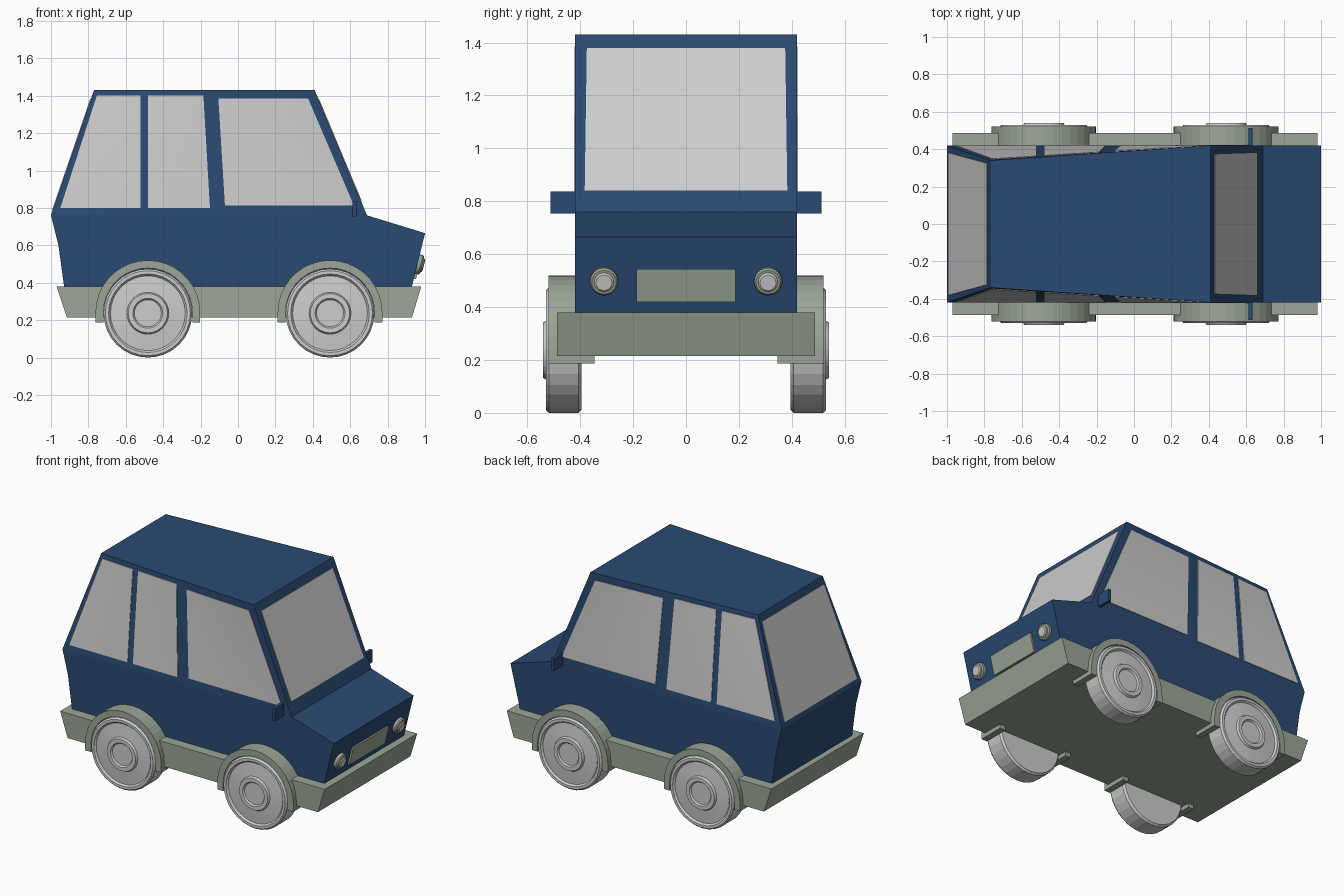
import bpy, bmesh, math
from mathutils import Matrix, Vector

cube = bpy.data.objects.get("Cube")
if cube:
    bpy.data.objects.remove(cube, do_unlink=True)


def material(name, rgb):
    m = bpy.data.materials.new(name)
    m.use_nodes = True
    m.diffuse_color = (*rgb, 1)
    bsdf = m.node_tree.nodes["Principled BSDF"]
    bsdf.inputs["Base Color"].default_value = (*rgb, 1)
    bsdf.inputs["Roughness"].default_value = 0.6
    return m


BLUE = material("body_blue", (0.023, 0.068, 0.168))
GREEN = material("trim_sage", (0.328, 0.381, 0.305))
GREY = material("light_grey", (0.61, 0.61, 0.61))


def finish(name, bm, mat, smooth=False):
    bmesh.ops.recalc_face_normals(bm, faces=bm.faces)
    mesh = bpy.data.meshes.new(name)
    bm.to_mesh(mesh)
    bm.free()
    mesh.materials.append(mat)
    ob = bpy.data.objects.new(name, mesh)
    bpy.context.collection.objects.link(ob)
    if smooth:
        bpy.ops.object.select_all(action="DESELECT")
        ob.select_set(True)
        bpy.context.view_layer.objects.active = ob
        bpy.ops.object.shade_smooth_by_angle(angle=math.radians(15))
    return ob


def prism(name, outline, y0, y1, mat):
    """Extrude an x-z outline from y0 to y1."""
    bm = bmesh.new()
    face = bm.faces.new([bm.verts.new((x, y0, z)) for x, z in outline])
    new = bmesh.ops.extrude_face_region(bm, geom=[face])["geom"]
    moved = [v for v in new if isinstance(v, bmesh.types.BMVert)]
    bmesh.ops.translate(bm, verts=moved, vec=(0, y1 - y0, 0))
    return finish(name, bm, mat)


def block(name, place, mat, n=1):
    """Closed six-sided block; place(s, t, k) maps its n by n sides."""
    bm = bmesh.new()
    v = {(i, j, k): bm.verts.new(place(i / n, j / n, k))
         for i in range(n + 1) for j in range(n + 1) for k in (0, 1)}

    def quad(*keys):
        bm.faces.new([v[key] for key in keys])
    for a in range(n):
        b = a + 1
        for c in range(n):
            d = c + 1
            for k in (0, 1):
                quad((a, c, k), (b, c, k), (b, d, k), (a, d, k))
        for e in (0, n):
            quad((a, e, 0), (b, e, 0), (b, e, 1), (a, e, 1))
            quad((e, a, 0), (e, b, 0), (e, b, 1), (e, a, 1))
    return finish(name, bm, mat, n > 1)


def lathe(name, profile, matrix, mat, sides=32):
    """Turn a radius-height profile, starting and ending on the axis, around local z."""
    bm = bmesh.new()
    verts = [bm.verts.new((r, 0, h)) for r, h in profile]
    edges = [bm.edges.new(pair) for pair in zip(verts, verts[1:])]
    bmesh.ops.spin(bm, geom=verts + edges, axis=(0, 0, 1), cent=(0, 0, 0),
                   angle=math.tau, steps=sides)
    bmesh.ops.remove_doubles(bm, verts=bm.verts, dist=0.0005)
    bm.transform(matrix)
    return finish(name, bm, mat)


def mix(a, b, t):
    return a + (b - a) * t


# Cabin: the sides twist inward toward the rear roof corners
BELT, ROOF, HALF = 0.76, 1.43, 0.42


def cabin_ends(t):
    return mix(-1.0, -0.77, t), mix(0.69, 0.41, t)


def side_y(x, z):
    t = (z - BELT) / (ROOF - BELT)
    rear, front = cabin_ends(t)
    return HALF - 0.08 * t * (1 - (x - rear) / (front - rear))


def cabin_point(s, t, k):
    x, z = mix(*cabin_ends(t), s), mix(BELT, ROOF, t)
    return x, (2 * k - 1) * side_y(x, z), z


block("cabin", cabin_point, BLUE, 12)

# Lower body and hood
prism("lower_body", [(-1, BELT), (-0.96, 0.6), (-0.93, 0.38), (0.93, 0.38),
                     (1, 0.665), (0.69, BELT)], -HALF, HALF, BLUE)

# Side windows: bottom z, top z, then rear and front x at bottom and at top
side_windows = {
    "rear_side_window": (0.80, 1.40, -0.95, -0.52, -0.755, -0.52),
    "middle_side_window": (0.80, 1.40, -0.48, -0.15, -0.48, -0.185),
    "front_side_window": (0.813, 1.385, -0.07, 0.62, -0.105, 0.375),
}
for name, (z0, z1, b0, b1, t0, t1) in side_windows.items():
    for label, side in (("left", 1), ("right", -1)):
        def pane(s, t, k):
            z = mix(z0, z1, t)
            x = mix(mix(b0, t0, t), mix(b1, t1, t), s)
            return x, side * (side_y(x, z) - 0.004 + 0.008 * k), z
        block(f"{label}_{name}", pane, GREY, 8)


# Windscreen and rear window
def end_window(name, end, z0, z1, margin0, margin1):
    out = 1 if end else -1

    def pane(s, t, k):
        z = mix(z0, z1, t)
        x = cabin_ends((z - BELT) / (ROOF - BELT))[end]
        y = side_y(x, z) - mix(margin0, margin1, t)
        return x + out * (0.008 * k - 0.004), mix(-y, y, s), z
    block(name, pane, GREY)


end_window("windscreen", 1, 0.84, 1.38, 0.037, 0.045)
end_window("rear_window", 0, 0.79, 1.385, 0.035, 0.02)

# Chassis skirt with sloping ends
prism("chassis", [(-0.97, 0.38), (0.98, 0.38), (0.93, 0.215), (-0.915, 0.215)],
      -0.487, 0.487, GREEN)

# Wheels and arches
AXLE = 0.237
wheel_profile = [(0, 0.395), (0.225, 0.395), (AXLE, 0.407), (AXLE, 0.518),
                 (0.227, 0.53), (0.21, 0.53), (0.2, 0.518), (0.112, 0.526),
                 (0.105, 0.54), (0.08, 0.54), (0.072, 0.53), (0, 0.53)]


def arc(cx, radius, steps=18):
    angles = [math.pi * i / steps for i in range(steps + 1)]
    return [(cx + radius * math.cos(a), 0.24 + radius * math.sin(a)) for a in angles]


for end, cx in (("front", 0.492), ("rear", -0.482)):
    outer, inner = arc(cx, 0.28), arc(cx, 0.238)[::-1]
    outline = ([(cx + 0.28, 0.187)] + outer + [(cx - 0.28, 0.187), (cx - 0.238, 0.187)]
               + inner + [(cx + 0.238, 0.187)])
    for label, side in (("left", 1), ("right", -1)):
        prism(f"{end}_{label}_arch", outline, side * 0.345, side * 0.52, GREEN)
        turn = Matrix.Rotation(-side * math.pi / 2, 4, "X")
        lathe(f"{end}_{label}_wheel", wheel_profile,
              Matrix.Translation((cx, 0, AXLE)) @ turn, GREY)

# Headlights and grille follow the leaning nose
normal = Vector((0.285, 0, -0.07)).normalized()
lean = normal.to_track_quat("Z", "Y").to_matrix().to_4x4()


def nose_x(z):
    return mix(0.93, 1.0, (z - 0.38) / 0.285)


for label, y in (("left", 0.31), ("right", -0.31)):
    place = Matrix.Translation((nose_x(0.5), y, 0.5)) @ lean
    lathe(f"{label}_headlight_ring", [(0, -0.01), (0.053, -0.01), (0.053, 0.018),
                                      (0.046, 0.026), (0, 0.026)], place, GREEN, 24)
    lathe(f"{label}_headlight_lens", [(0, 0.02), (0.037, 0.02), (0.037, 0.03),
                                      (0.03, 0.035), (0, 0.035)], place, GREY, 24)


def grille_point(s, t, k):
    z = mix(0.42, 0.543, t)
    return nose_x(z) - 0.01 + 0.022 * k, mix(-0.188, 0.188, s), z


block("grille", grille_point, GREEN)

# Door mirrors
for label, side in (("left", 1), ("right", -1)):
    prism(f"{label}_mirror", [(0.613, 0.753), (0.633, 0.753), (0.633, 0.837),
                              (0.613, 0.837)], side * 0.41, side * 0.513, BLUE)
